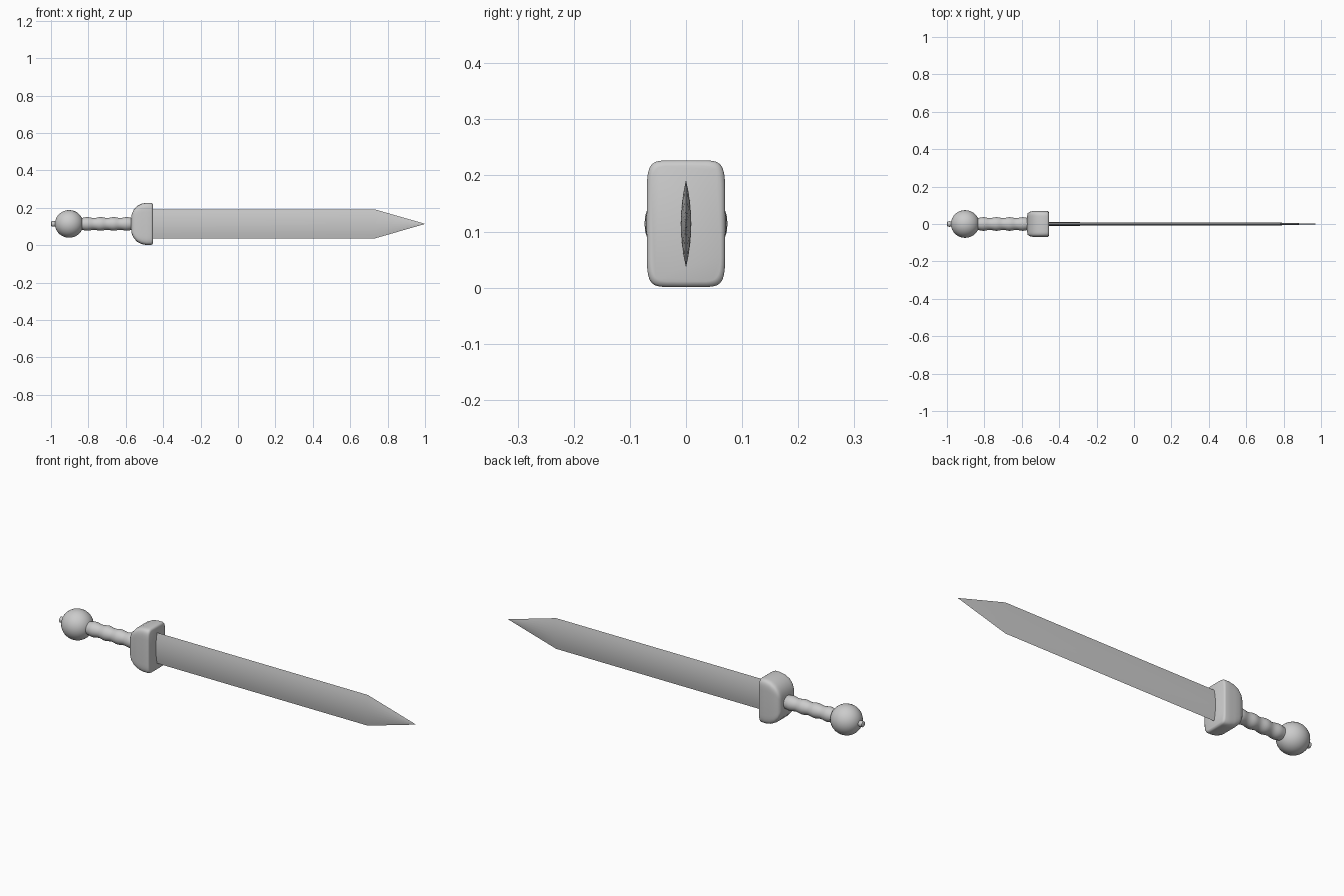
import bpy, bmesh
from math import sin, cos, pi, radians, copysign

ZC = 0.114  # height of the sword's long axis

default = bpy.data.objects.get("Cube")
if default:
    bpy.data.objects.remove(default, do_unlink=True)

steel = bpy.data.materials.new("plain grey")
steel.use_nodes = True
grey = (0.6, 0.6, 0.6, 1)
steel.diffuse_color = grey
steel.node_tree.nodes["Principled BSDF"].inputs["Base Color"].default_value = grey


def loft(name, stations, sides=24, power=2, angle=40):
    """Skin superellipse rings (x, half_y, half_z) along the x axis."""
    bm = bmesh.new()
    rings = []
    for x, hy, hz in stations:
        ring = []
        for i in range(sides):
            a = 2 * pi * i / sides
            y = copysign(abs(cos(a)) ** (2 / power), cos(a))
            z = copysign(abs(sin(a)) ** (2 / power), sin(a))
            ring.append(bm.verts.new((x, hy * y, ZC + hz * z)))
        rings.append(ring)
    for r, s in zip(rings, rings[1:]):
        for i in range(sides):
            j = (i + 1) % sides
            bm.faces.new((r[i], r[j], s[j], s[i]))
    bm.faces.new(rings[0])
    bm.faces.new(rings[-1])
    bmesh.ops.recalc_face_normals(bm, faces=bm.faces)
    return finish(name, bm, angle)


def finish(name, bm, angle):
    mesh = bpy.data.meshes.new(name)
    bm.to_mesh(mesh)
    bm.free()
    mesh.materials.append(steel)
    obj = bpy.data.objects.new(name, mesh)
    bpy.context.collection.objects.link(obj)
    bpy.ops.object.select_all(action='DESELECT')
    obj.select_set(True)
    bpy.context.view_layer.objects.active = obj
    bpy.ops.object.shade_smooth_by_angle(angle=radians(angle))
    return obj


# Blade: lens-shaped section, straight edges, tapered point
bm = bmesh.new()
half, thick, steps = 0.078, 0.0095, 8
rings = []
for x, w, t in ((-0.47, 1, 1), (0.73, 1, 0.9), (1.0, 0.005, 0.05)):
    ring = []
    for side in (1, -1):
        for k in range(steps):
            u = side * (1 - 2 * k / steps)
            y = side * thick * t * (1 - u * u)
            ring.append(bm.verts.new((x, y, ZC + half * w * u)))
    rings.append(ring)
for r, s in zip(rings, rings[1:]):
    for i in range(len(r)):
        j = (i + 1) % len(r)
        bm.faces.new((r[i], r[j], s[j], s[i]))
bm.faces.new(rings[0])
bm.faces.new(rings[-1])
bmesh.ops.recalc_face_normals(bm, faces=bm.faces)
finish("blade", bm, 30)

# Guard: rounded block, domed toward the grip
loft("guard", [(-0.571, 0.045, 0.03), (-0.568, 0.058, 0.052),
               (-0.558, 0.065, 0.075), (-0.54, 0.069, 0.095),
               (-0.515, 0.07, 0.108), (-0.49, 0.07, 0.113),
               (-0.465, 0.07, 0.113), (-0.458, 0.068, 0.11),
               (-0.455, 0.062, 0.103)], sides=48, power=7, angle=60)

# Grip: rippled with finger swells
grip = []
for i in range(33):
    t = i / 32
    r = 0.034 - 0.0025 * cos(2 * pi * 4 * t)
    grip.append((-0.84 + 0.28 * t, r, r))
loft("grip", grip)

# Pommel: ball
ball = []
for i in range(17):
    a = pi * (0.02 + 0.96 * i / 16)
    ball.append((-0.903 - 0.076 * cos(a), 0.074 * sin(a), 0.074 * sin(a)))
loft("pommel", ball, sides=32)

# Small rivet at the end of the pommel
loft("pommel_rivet", [(-1.0, 0.009, 0.009), (-0.997, 0.014, 0.014),
                      (-0.985, 0.015, 0.015), (-0.97, 0.013, 0.013)], sides=16)
